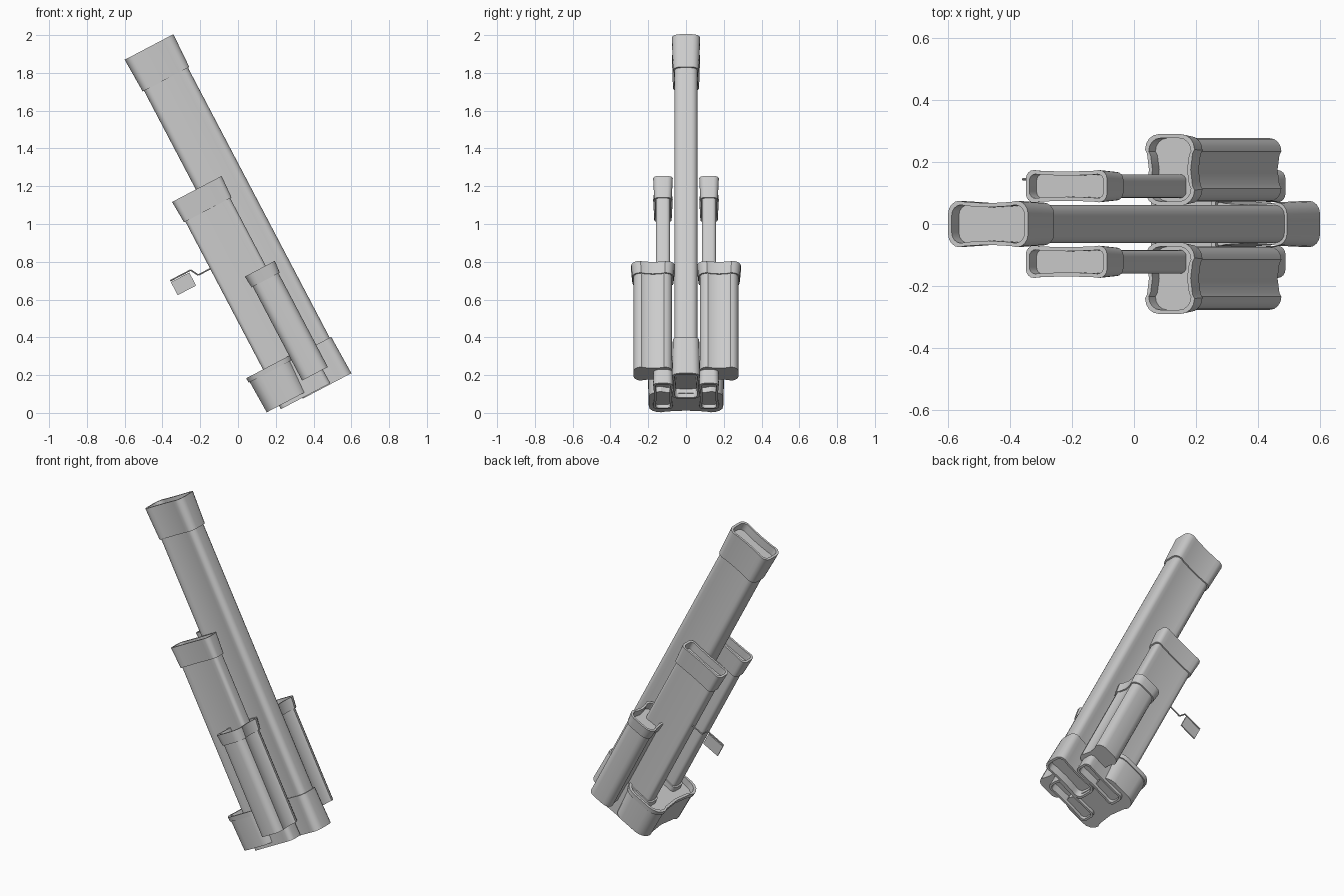
import bpy, bmesh, math
from mathutils import Matrix, Vector

if "Cube" in bpy.data.objects:
    bpy.data.objects.remove(bpy.data.objects["Cube"])

TILT = Matrix.Rotation(math.radians(-27.7), 4, 'Y')   # whole bundle leans to -x


def profile(w, d, waist):
    """Rounded rectangle w x d whose long sides are pinched in the middle."""
    hx, hy = w / 2, d / 2
    r = 0.55 * min(hx, hy)
    pts = []
    for cx, cy, a0 in ((1, 1, 0), (-1, 1, 90), (-1, -1, 180), (1, -1, 270)):
        for k in range(5):
            a = math.radians(a0 + k * 22.5)
            pts.append((cx * (hx - r) + r * math.cos(a), cy * (hy - r) + r * math.sin(a)))
        # extra points along the following side
        if (a0 in (0, 180)) == (w >= d):
            for f in (0.5, 0, -0.5):
                k = math.cos(f * math.pi / 2) ** 2 * waist
                if w >= d:
                    pts.append((cx * f * 2 * (hx - r) * 0.8, cy * (hy - k)))
                else:
                    pts.append((cx * (hx - k), -cx * (hy - r) * 1.6 * -f * -1 if cx > 0 else (hy - r) * 1.6 * f))
    return pts


def finish(bm, name):
    bmesh.ops.recalc_face_normals(bm, faces=bm.faces)
    bm.transform(TILT)
    me = bpy.data.meshes.new(name)
    bm.to_mesh(me)
    bm.free()
    ob = bpy.data.objects.new(name, me)
    bpy.context.collection.objects.link(ob)
    bpy.context.view_layer.objects.active = ob
    ob.select_set(True)
    bpy.ops.object.shade_smooth_by_angle(angle=math.radians(30))
    ob.select_set(False)
    return ob


def sleeve(name, s, y, rings, waist):
    """Loft (height, inset) rings of the pinched profile, fan caps at both ends."""
    bm = bmesh.new()
    cs, cy = sum(s) / 2, sum(y) / 2
    loops = []
    for t, inset in rings:
        pts = profile(s[1] - s[0] - 2 * inset, y[1] - y[0] - 2 * inset, waist)
        loops.append([bm.verts.new((cs + px, cy + py, t)) for px, py in pts])
    n = len(loops[0])
    for a, b in zip(loops, loops[1:]):
        for i in range(n):
            bm.faces.new((a[i], a[(i + 1) % n], b[(i + 1) % n], b[i]))
    for lp, t in ((loops[0], rings[0][0]), (loops[-1], rings[-1][0])):
        c = bm.verts.new((cs, cy, t))
        for i in range(n):
            bm.faces.new((lp[i], lp[(i + 1) % n], c))
    return finish(bm, name)


def cuffed(t0, t1, cuff, base=0.22, body=0.014, depth=0.05, rim=0.013):
    """Ring list: recessed, cuffed foot, slim body, flared and recessed mouth."""
    return [(t0 + depth, rim), (t0, rim), (t0, 0), (t0 + base, 0.005), (t0 + base, body),
            (t1 - cuff, body), (t1 - cuff, 0.006), (t1, 0), (t1, rim), (t1 - depth, rim)]


# Long centre tube
sleeve("long_tube", (0.338, 0.629), (-0.075, 0.075), cuffed(-0.093, 1.934, 0.193), 0.008)

for side, label in ((1, "back"), (-1, "front")):
    # Medium tubes either side
    sleeve("medium_tube_" + label, (0.21, 0.506), sorted((side * 0.07, side * 0.174)),
           cuffed(-0.088, 1.151, 0.125), 0.005)
    # Short wide pouches outside
    sleeve("short_pouch_" + label, (0.367, 0.547), sorted((side * 0.06, side * 0.29)),
           [(-0.006, 0.013), (0.555, 0.013), (0.555, 0.006), (0.622, 0),
            (0.622, 0.013), (0.575, 0.013)], 0.014)

# Low wide pocket at the foot
sleeve("foot_pocket", (0.123, 0.386), (-0.21, 0.21),
       [(-0.068, 0.013), (0.115, 0.008), (0.115, 0.002), (0.142, 0), (0.142, 0.015), (0.1, 0.015)], 0.02)


# Hanging tag on a bent wire
def box(bm, center, size):
    bmesh.ops.create_cube(bm, size=1, matrix=Matrix.Translation(center) @ Matrix.Diagonal((*size, 1)))


bm = bmesh.new()
box(bm, (0.062, 0.145, 0.739), (0.11, 0.008, 0.078))
finish(bm, "tag")

bm = bmesh.new()
path = [Vector((s, 0.145, t)) for s, t in ((0.25, 0.744), (0.153, 0.744), (0.130, 0.786), (0.007, 0.786))]
for a, b in zip(path, path[1:]):
    rot = (b - a).to_track_quat('Z', 'Y').to_matrix().to_4x4()
    bmesh.ops.create_cone(bm, cap_ends=True, segments=8, radius1=0.004, radius2=0.004,
                          depth=(b - a).length, matrix=Matrix.Translation((a + b) / 2) @ rot)
finish(bm, "tag_wire")
